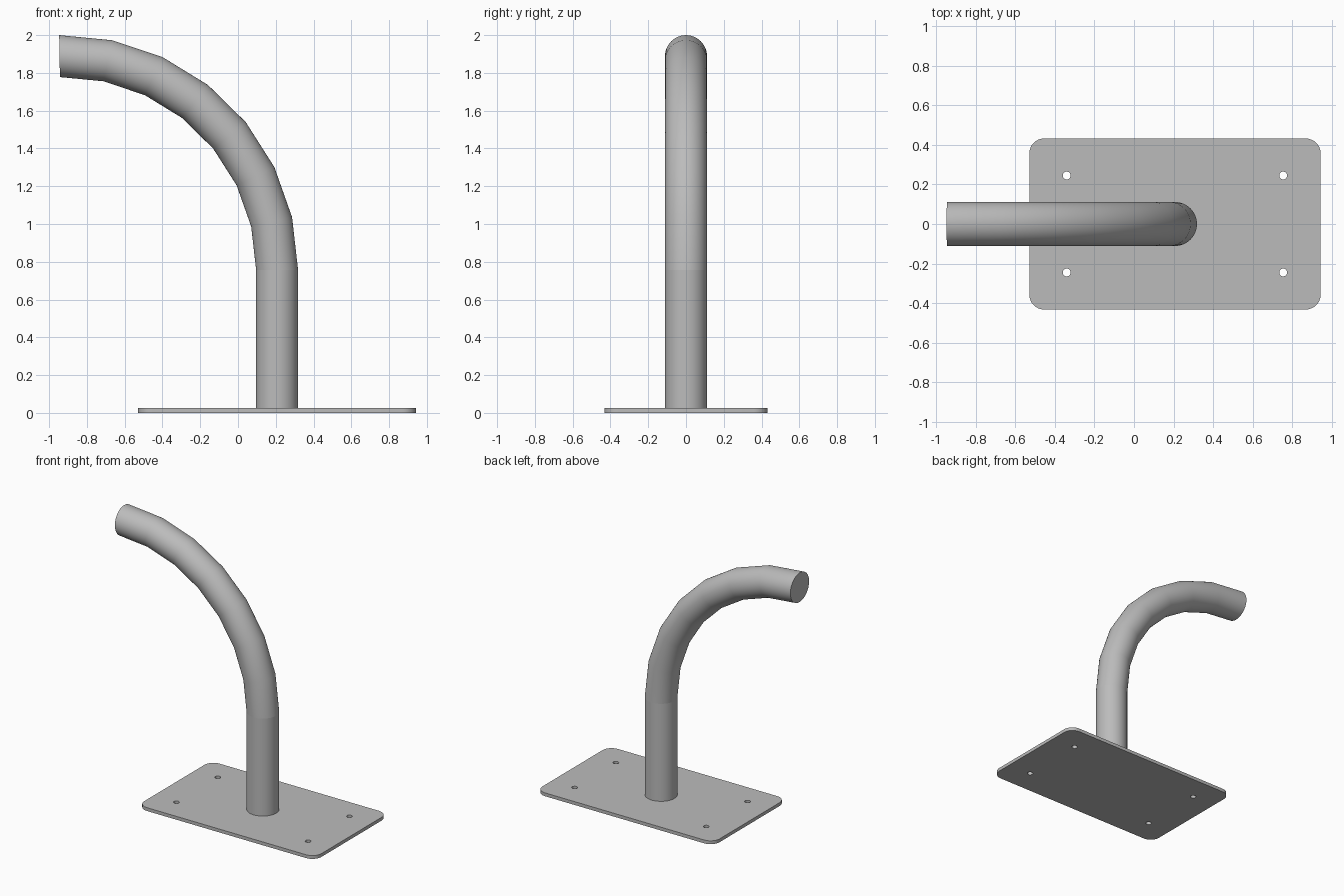
import bpy, bmesh
from math import sin, cos, pi, radians
from mathutils import Vector

cube = bpy.data.objects.get("Cube")
if cube:
    bpy.data.objects.remove(cube, do_unlink=True)

PIPE_X, PIPE_R, SIDES = 0.207, 0.111, 48
PLATE_T, BEND_Z, BEND_R, BEND_ANGLE, STEPS = 0.025, 0.757, 1.132, 91, 7

steel = bpy.data.materials.new("grey steel")
steel.use_nodes = True
grey = (0.5, 0.5, 0.5, 1)
steel.diffuse_color = grey
steel.node_tree.nodes["Principled BSDF"].inputs["Base Color"].default_value = grey


def finish(bm, name):
    bmesh.ops.recalc_face_normals(bm, faces=bm.faces)
    mesh = bpy.data.meshes.new(name)
    bm.to_mesh(mesh)
    bm.free()
    mesh.materials.append(steel)
    obj = bpy.data.objects.new(name, mesh)
    bpy.context.collection.objects.link(obj)
    bpy.ops.object.select_all(action='DESELECT')
    obj.select_set(True)
    bpy.context.view_layer.objects.active = obj
    bpy.ops.object.shade_smooth_by_angle(angle=radians(30))
    return obj


def sweep(name, stations, cap_end=False):
    """Tube through (centre, outward direction) stations in the xz plane."""
    bm = bmesh.new()
    rings = []
    for centre, out in stations:
        rings.append([bm.verts.new(centre + PIPE_R * (cos(a) * out + sin(a) * Vector((0, 1, 0))))
                      for a in (2 * pi * i / SIDES for i in range(SIDES))])
    for r0, r1 in zip(rings, rings[1:]):
        for i in range(SIDES):
            j = (i + 1) % SIDES
            bm.faces.new((r0[i], r0[j], r1[j], r1[i]))
    if cap_end:
        bm.faces.new(rings[-1])
    return finish(bm, name)


def loop(bm, points):
    verts = [bm.verts.new((x, y, 0)) for x, y in points]
    return [bm.edges.new((v, verts[i - 1])) for i, v in enumerate(verts)]


def arc(cx, cy, r, start, sweep_angle, n):
    return [(cx + r * cos(start + sweep_angle * i / n), cy + r * sin(start + sweep_angle * i / n))
            for i in range(n)]


# Base plate with rounded corners and four bolt holes
HALF_X, HALF_Y, CORNER = 0.736, 0.432, 0.075
HOLE_X, HOLE_Y, HOLE_R = 0.547, 0.245, 0.02
bm = bmesh.new()
outline = []
for k, (sx, sy) in enumerate(((1, 1), (-1, 1), (-1, -1), (1, -1))):
    cx, cy = PIPE_X + sx * (HALF_X - CORNER), sy * (HALF_Y - CORNER)
    outline += arc(cx, cy, CORNER, k * pi / 2, pi / 2 * 9 / 8, 9)
edges = loop(bm, outline)
for sx in (-1, 1):
    for sy in (-1, 1):
        edges += loop(bm, arc(PIPE_X + sx * HOLE_X, sy * HOLE_Y, HOLE_R, 0, 2 * pi, 16))
bmesh.ops.triangle_fill(bm, use_beauty=True, edges=edges, normal=(0, 0, 1))
top = bmesh.ops.extrude_face_region(bm, geom=bm.faces[:], use_keep_orig=True)
moved = [g for g in top["geom"] if isinstance(g, bmesh.types.BMVert)]
bmesh.ops.translate(bm, verts=moved, vec=(0, 0, PLATE_T))
finish(bm, "base_plate")

# Upright pipe
x_dir = Vector((1, 0, 0))
sweep("upright_pipe", [(Vector((PIPE_X, 0, z)), x_dir) for z in (PLATE_T, BEND_Z)])

# Curved pipe with a closed end
pivot = Vector((PIPE_X - BEND_R, 0, BEND_Z))
stations = []
for i in range(STEPS + 1):
    a = radians(BEND_ANGLE * i / STEPS)
    out = Vector((cos(a), 0, sin(a)))
    stations.append((pivot + BEND_R * out, out))
sweep("curved_pipe", stations, cap_end=True)
